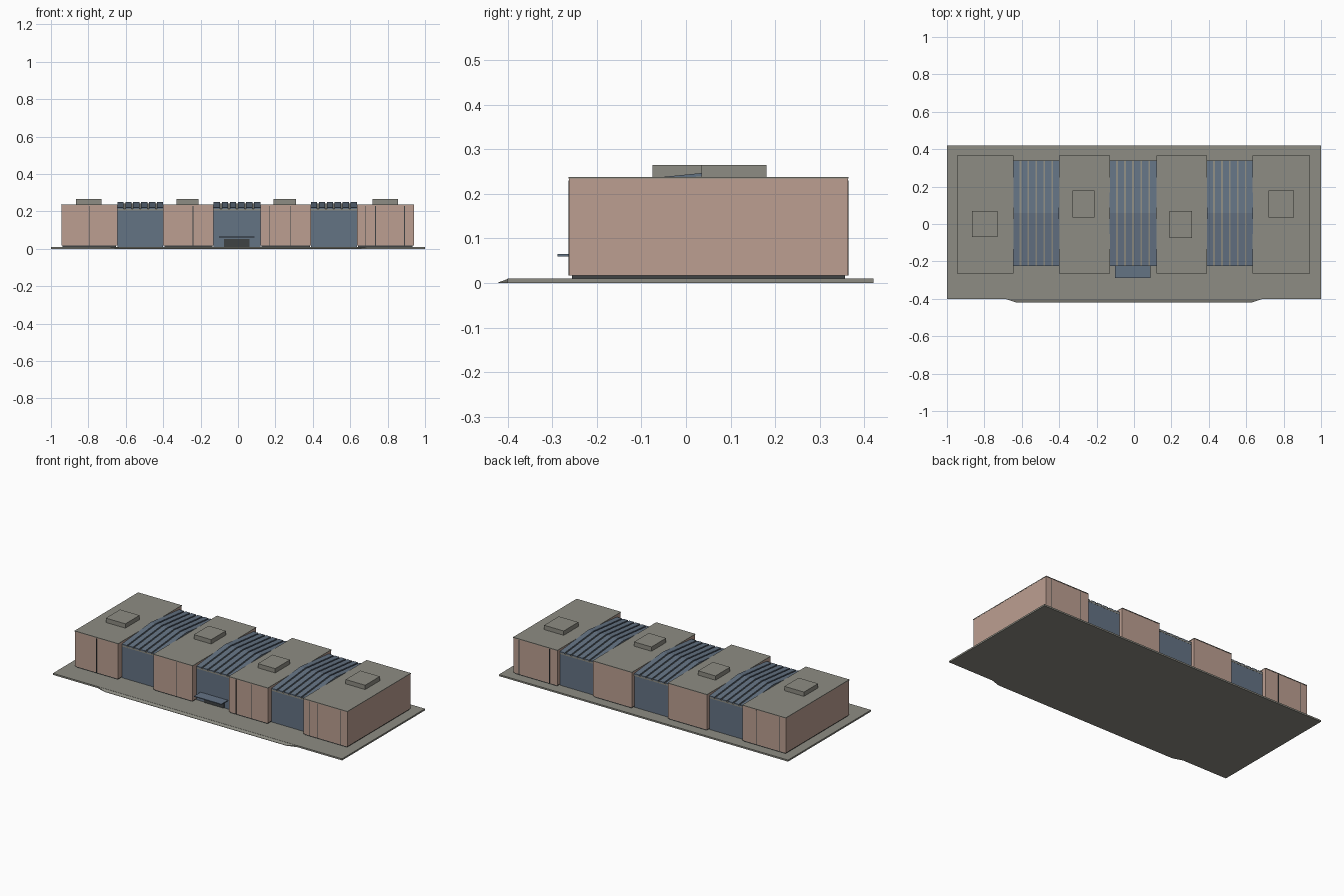
import bpy
import bmesh

default = bpy.data.objects.get("Cube")
if default:
    bpy.data.objects.remove(default, do_unlink=True)


def material(name, srgb):
    rgb = [(c / 255 / 12.92) if c < 11 else ((c / 255 + 0.055) / 1.055) ** 2.4 for c in srgb]
    mat = bpy.data.materials.new(name)
    mat.use_nodes = True
    mat.diffuse_color = (*rgb, 1)
    bsdf = mat.node_tree.nodes["Principled BSDF"]
    bsdf.inputs["Base Color"].default_value = (*rgb, 1)
    bsdf.inputs["Roughness"].default_value = 0.8
    return mat


brick = material("pale brick", (188, 159, 145))
concrete = material("grey concrete", (141, 140, 131))
glass = material("blue glass", (100, 115, 132))
dark = material("dark trim", (62, 66, 68))


def finish(name, bm, mat):
    bmesh.ops.recalc_face_normals(bm, faces=bm.faces)
    mesh = bpy.data.meshes.new(name)
    bm.to_mesh(mesh)
    bm.free()
    mesh.materials.append(mat)
    obj = bpy.data.objects.new(name, mesh)
    bpy.context.collection.objects.link(obj)
    return obj


def box(name, x, y, z, mat):
    bm = bmesh.new()
    bmesh.ops.create_cube(bm, size=1)
    for v in bm.verts:
        v.co = [lo + (c + 0.5) * (hi - lo) for c, (lo, hi) in zip(v.co, (x, y, z))]
    return finish(name, bm, mat)


def prism(name, profile, x, mat):
    """Extrude a (y, z) profile along x."""
    bm = bmesh.new()
    face = bm.faces.new([bm.verts.new((x[0], py, pz)) for py, pz in profile])
    ext = bmesh.ops.extrude_face_region(bm, geom=[face])["geom"]
    moved = [g for g in ext if isinstance(g, bmesh.types.BMVert)]
    bmesh.ops.translate(bm, verts=moved, vec=(x[1] - x[0], 0, 0))
    return finish(name, bm, mat)


# Ground slab with a shallow sloped kerb along the front
GROUND = 0.01
box("ground_slab", (-1, 1), (-0.4, 0.42), (0, GROUND), concrete)
kerb = prism("front_kerb", [(-0.4, 0), (-0.42, 0), (-0.42, 0.002), (-0.4, 0.009)],
             (-0.69, 0.69), concrete)
for v in kerb.data.vertices:
    if v.co.y < -0.41:
        v.co.x *= 0.91

# Four brick blocks: x range, roof box x range and y range, joints front and back
BLOCKS = [
    ((-0.945, -0.645), (-0.865, -0.73), (-0.07, 0.07), [-0.795], [-0.74, -0.9]),
    ((-0.4, -0.13), (-0.33, -0.21), (0.035, 0.18), [-0.24], []),
    ((0.12, 0.39), (0.19, 0.31), (-0.075, 0.07), [0.17, 0.28], []),
    ((0.635, 0.94), (0.72, 0.855), (0.035, 0.18), [0.68, 0.735, 0.89], [0.9, 0.69]),
]
FRONT, BACK = -0.262, 0.363
TOP = 0.234
for i, (bx, rx, ry, front_joints, back_joints) in enumerate(BLOCKS, 1):
    box(f"plinth_{i}", (bx[0] + 0.006, bx[1] - 0.006), (FRONT + 0.006, BACK - 0.006),
        (GROUND, 0.017), dark)
    box(f"block_{i}", bx, (FRONT, BACK), (0.017, TOP), brick)
    box(f"block_roof_{i}", (bx[0] - 0.001, bx[1] + 0.001), (FRONT - 0.002, BACK + 0.002),
        (TOP, 0.238), concrete)
    box(f"roof_box_{i}", rx, ry, (0.238, 0.265), concrete)
    # Thin wall joints
    for y, joints in ((FRONT, front_joints), (BACK, back_joints)):
        for k, jx in enumerate(joints, 1):
            side = "front" if y < 0 else "back"
            box(f"{side}_joint_{i}_{k}", (jx - 0.002, jx + 0.002), (y - 0.001, y + 0.001),
                (0.017, 0.23), dark)

# Three glazed halls between the blocks, each with a ribbed gable roof
HALL_FRONT, HALL_BACK = -0.225, 0.34
RIDGE = (HALL_FRONT + HALL_BACK) / 2
PANELS, GAP = 6, 0.009


def gable(z_eave, z_ridge, depth):
    return [(HALL_FRONT, z_eave - depth), (HALL_FRONT, z_eave), (RIDGE, z_ridge),
            (HALL_BACK, z_eave), (HALL_BACK, z_eave - depth), (RIDGE, z_ridge - depth)]


for i in range(3):
    hx = (BLOCKS[i][0][1], BLOCKS[i + 1][0][0])
    box(f"hall_glass_{i + 1}", hx, (HALL_FRONT + 0.001, HALL_BACK - 0.001),
        (GROUND, 0.209), glass)
    prism(f"hall_roof_deck_{i + 1}", gable(0.214, 0.242, 0.008), hx, concrete)
    step = (hx[1] - hx[0] + GAP) / PANELS
    for k in range(PANELS):
        x0 = hx[0] + k * step
        prism(f"hall_roof_panel_{i + 1}_{k + 1}", gable(0.221, 0.249, 0.007),
              (x0, x0 + step - GAP), glass)

# Entrance in the middle hall: dark doors under a flat canopy
box("entrance_doors", (-0.075, 0.062), (HALL_FRONT - 0.004, HALL_FRONT + 0.002),
    (GROUND, 0.053), dark)
box("entrance_canopy", (-0.102, 0.087), (-0.288, HALL_FRONT + 0.002), (0.06, 0.065), glass)
